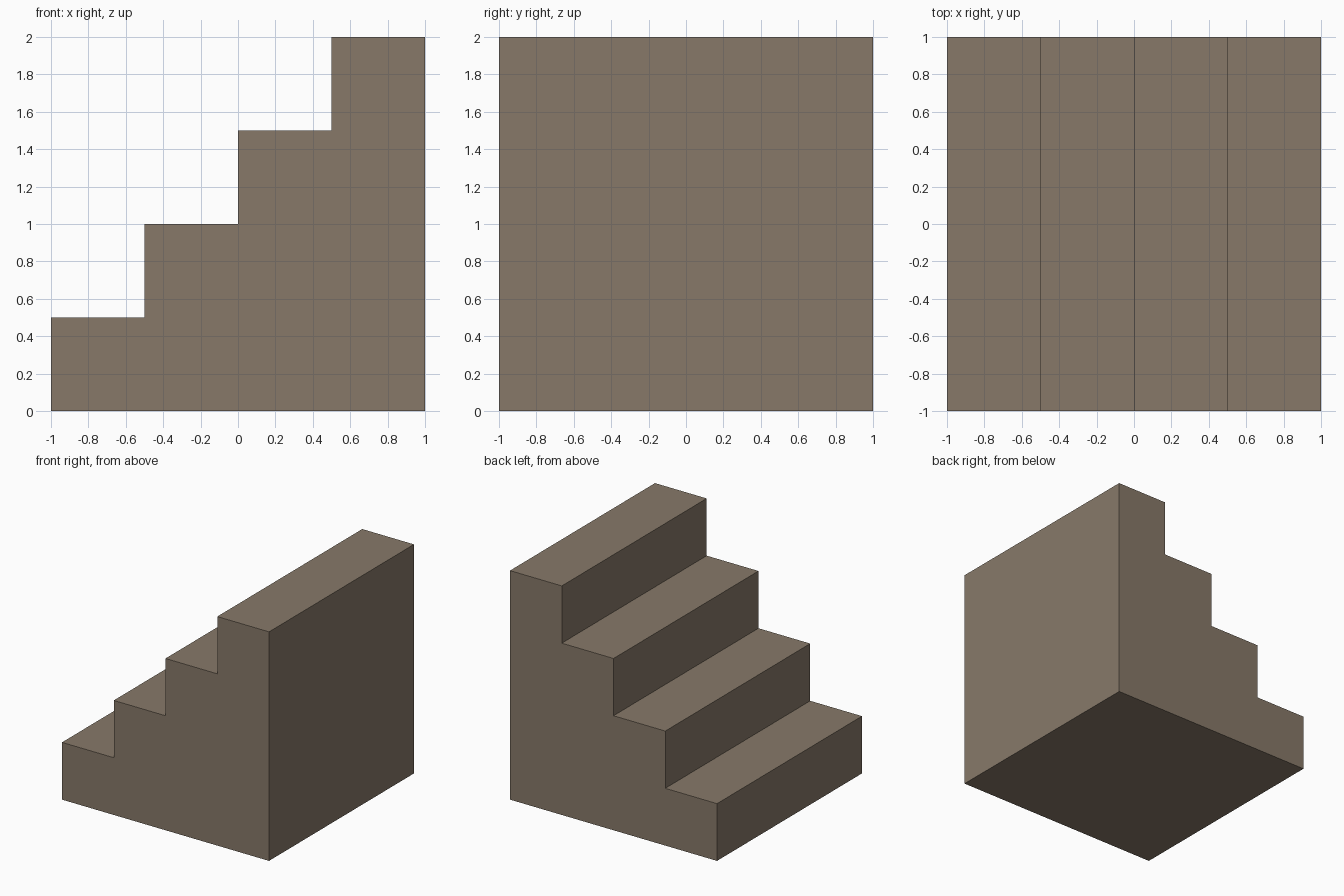
import bpy, bmesh

if "Cube" in bpy.data.objects:
    bpy.data.objects.remove(bpy.data.objects["Cube"])

STEPS = 4
RUN, RISE = 0.5, 0.5
HALF = 1.0

# Stone material
stone = bpy.data.materials.new("brown_stone")
stone.diffuse_color = (0.242, 0.191, 0.141, 1)
stone.use_nodes = True
stone.node_tree.nodes["Principled BSDF"].inputs["Base Color"].default_value = stone.diffuse_color

# Staircase side profile (x, z)
profile = [(HALF, 0), (-HALF, 0)]
for i in range(STEPS):
    x, z = -HALF + i * RUN, (i + 1) * RISE
    if i:
        profile.append((x, z - RISE))
    profile += [(x, z), (x + RUN, z)] if i == STEPS - 1 else [(x, z)]

# Extrude the profile along y
bm = bmesh.new()
face = bm.faces.new([bm.verts.new((x, -HALF, z)) for x, z in profile])
ext = bmesh.ops.extrude_face_region(bm, geom=[face])
moved = [v for v in ext["geom"] if isinstance(v, bmesh.types.BMVert)]
bmesh.ops.translate(bm, verts=moved, vec=(0, 2 * HALF, 0))
bmesh.ops.recalc_face_normals(bm, faces=bm.faces)

mesh = bpy.data.meshes.new("staircase")
bm.to_mesh(mesh)
bm.free()
mesh.materials.append(stone)
stairs = bpy.data.objects.new("staircase", mesh)
bpy.context.collection.objects.link(stairs)
